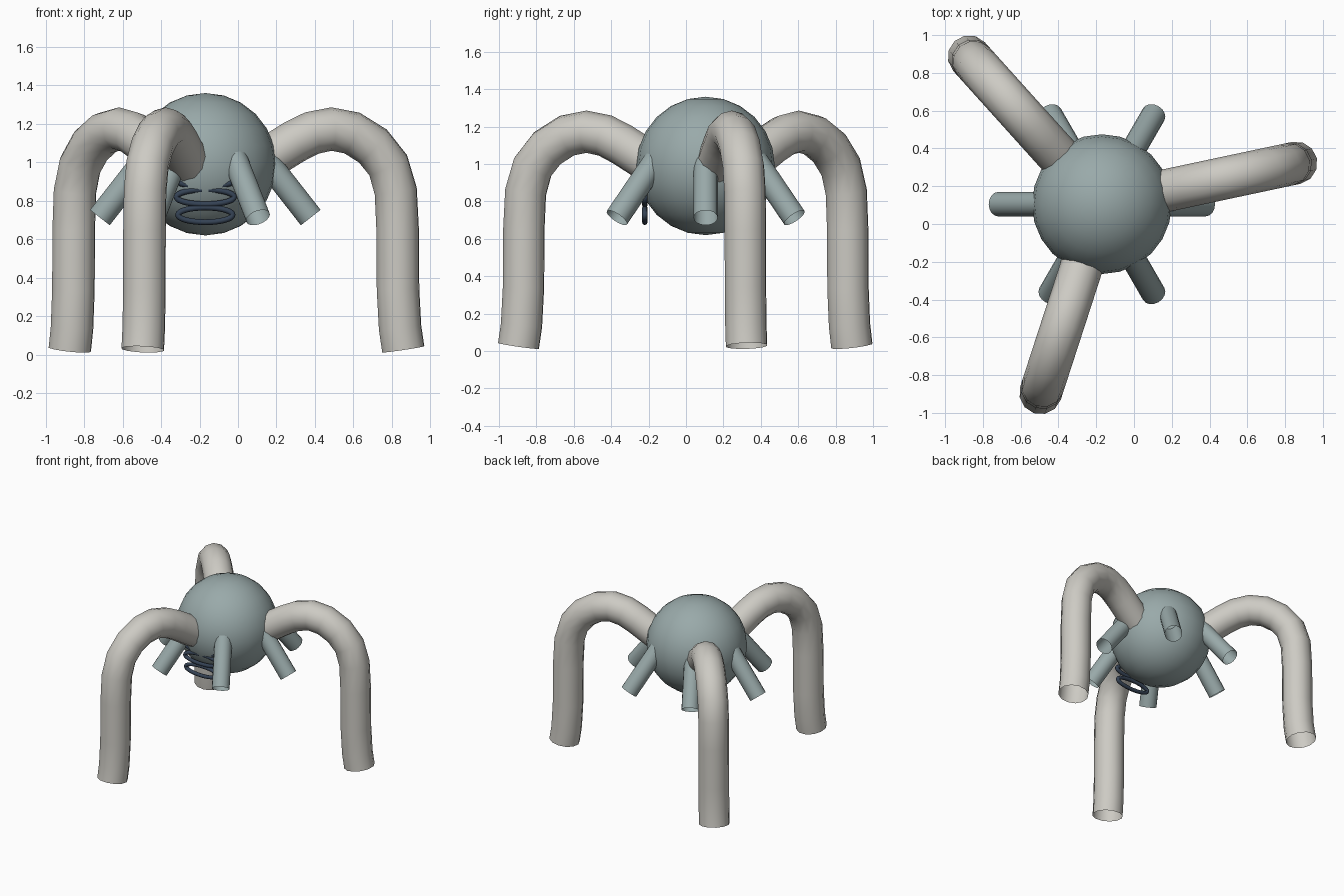
import bpy, bmesh, math
from mathutils import Vector

if "Cube" in bpy.data.objects:
    bpy.data.objects.remove(bpy.data.objects["Cube"])

CENTRE = Vector((-0.17, 0.105, 0.99))
UP = Vector((0, 0, 1))


def material(name, rgb):
    m = bpy.data.materials.new(name)
    m.diffuse_color = (*rgb, 1)
    m.use_nodes = True
    m.node_tree.nodes["Principled BSDF"].inputs["Base Color"].default_value = m.diffuse_color
    return m


body_grey = material("blue_grey", (0.32, 0.40, 0.40))
leg_grey = material("warm_light_grey", (0.61, 0.595, 0.55))
navy = material("dark_navy", (0.035, 0.055, 0.09))


def finish(bm, name, mat):
    mesh = bpy.data.meshes.new(name)
    for f in bm.faces:
        f.smooth = True
    bm.to_mesh(mesh)
    bm.free()
    mesh.materials.append(mat)
    obj = bpy.data.objects.new(name, mesh)
    bpy.context.collection.objects.link(obj)
    return obj


def sweep(name, pts, binormal, radius, sides, mat, closed=False):
    """Open tube along a planar path; binormal is the plane's normal."""
    bm = bmesh.new()
    n = len(pts)
    rings = []
    for i, p in enumerate(pts):
        a = pts[i - 1] if closed or i else p
        c = pts[(i + 1) % n] if closed or i < n - 1 else p
        # bisect the neighbouring segments so bends keep their width
        t = Vector()
        for d in (p - a, c - p):
            if d.length > 1e-6:
                t += d.normalized()
        t.normalize()
        side = binormal.cross(t)
        rings.append([bm.verts.new(p + radius * (side * math.cos(u) + binormal * math.sin(u)))
                      for u in (2 * math.pi * k / sides for k in range(sides))])
    for i in range(n if closed else n - 1):
        r, s = rings[i], rings[(i + 1) % n]
        for k in range(sides):
            j = (k + 1) % sides
            bm.faces.new((r[k], r[j], s[j], s[k]))
    return finish(bm, name, mat)


def radial_path(profile, degrees):
    """Turn (distance, height) pairs into points around the body axis."""
    a = math.radians(degrees)
    out = Vector((math.cos(a), math.sin(a), 0))
    axis = Vector((CENTRE.x, CENTRE.y, 0))
    return [axis + out * r + UP * z for r, z in profile], out.cross(UP)


# Round body
bm = bmesh.new()
bmesh.ops.create_uvsphere(bm, u_segments=24, v_segments=12, radius=0.37)
bmesh.ops.translate(bm, verts=bm.verts, vec=CENTRE)
finish(bm, "body", body_grey)

# Three arched tube legs, open at the foot
leg_profile = [(0.24, 0.965), (0.38, 1.05), (0.47, 1.105), (0.565, 1.152),
               (0.67, 1.173), (0.78, 1.152), (0.89, 1.085), (0.972, 0.985),
               (1.012, 0.85), (1.022, 0.65), (1.024, 0.34), (1.035, 0.14), (1.052, 0.028)]
for i in range(3):
    pts, side = radial_path(leg_profile, 12 + 120 * i)
    sweep(f"leg_{i + 1}", pts, side, 0.113, 12, leg_grey)

# Six short pipes sloping down from the body
for i in range(6):
    pts, side = radial_path([(0.30, 1.03), (0.548, 0.713)], 60 * i)
    sweep(f"pipe_{i + 1}", pts, side, 0.065, 16, body_grey)

# Stacked flat oval rings at the front
for i, (z, half) in enumerate([(0.727, 0.142), (0.82, 0.15), (0.912, 0.155)]):
    pts = [Vector((CENTRE.x + half * math.cos(u), -0.22, z + 0.038 * math.sin(u)))
           for u in (2 * math.pi * k / 32 for k in range(32))]
    sweep(f"front_ring_{i + 1}", pts, Vector((0, 1, 0)), 0.015, 8, navy, closed=True)
